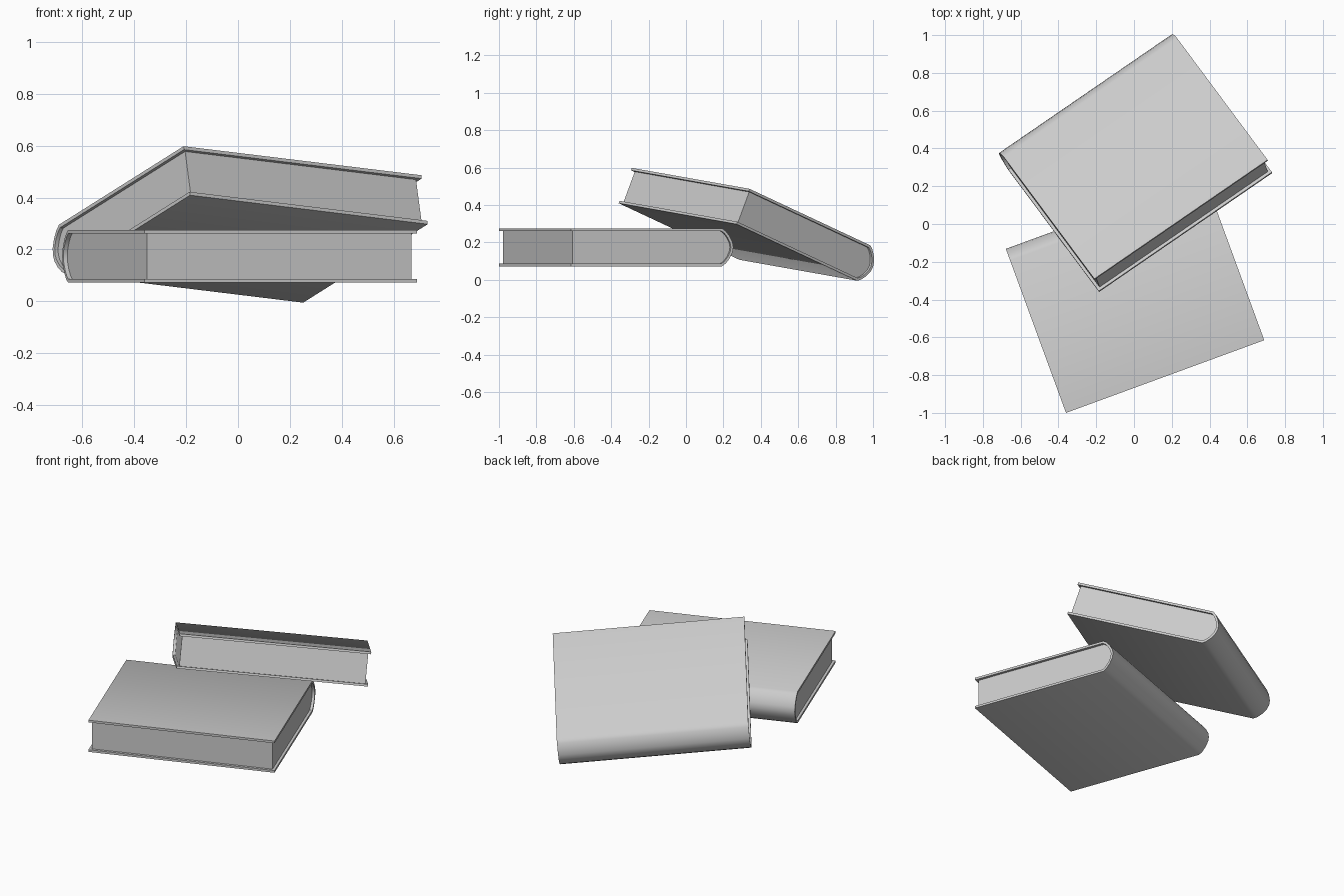
import bpy
import bmesh
from mathutils import Vector, Matrix

if "Cube" in bpy.data.objects:
    bpy.data.objects.remove(bpy.data.objects["Cube"])

LENGTH, THICK, BOARD, INSET = 1.118, 0.203, 0.014, 0.016
FLAT, DEPTH = 0.86, 0.925      # where the boards end, tip of the rounded spine


def outline(gap, start):
    """Open U profile in (depth, height): bottom board, spine, top board."""
    h = THICK / 2 - gap
    tip, flat = DEPTH - gap, FLAT - gap * 0.3
    steps = [(0.0, 1.0), (0.32, 0.86), (0.66, 0.6), (0.92, 0.28), (1.0, 0.0)]
    upper = [(flat + (tip - flat) * a, h * b) for a, b in steps]
    lower = [(y, -z) for y, z in upper[:-1]]
    return [(start, -h)] + lower + upper[::-1] + [(start, h)]


def extrude_profile(name, profile, x0, x1, matrix):
    bm = bmesh.new()
    face = bm.faces.new([bm.verts.new((x0, y, z)) for y, z in profile])
    res = bmesh.ops.extrude_face_region(bm, geom=[face])
    verts = [g for g in res["geom"] if isinstance(g, bmesh.types.BMVert)]
    bmesh.ops.translate(bm, verts=verts, vec=(x1 - x0, 0, 0))
    bmesh.ops.recalc_face_normals(bm, faces=bm.faces)
    mesh = bpy.data.meshes.new(name)
    bm.to_mesh(mesh)
    bm.free()
    obj = bpy.data.objects.new(name, mesh)
    bpy.context.collection.objects.link(obj)
    obj.matrix_world = matrix
    bpy.ops.object.select_all(action='DESELECT')
    obj.select_set(True)
    bpy.context.view_layer.objects.active = obj
    bpy.ops.object.shade_smooth_by_angle(angle=0.6)
    return obj


def book(name, corner, along, across):
    """corner = top fore-edge corner, along = spine direction, across = towards the spine."""
    u = Vector(along).normalized()
    v = Vector(across)
    v = (v - u * v.dot(u)).normalized()
    n = u.cross(v)
    origin = Vector(corner) - n * THICK / 2
    matrix = Matrix((u, v, n)).transposed().to_4x4()
    matrix.translation = origin
    # wrapped cover: boards and spine as one bent sheet
    cover = outline(0, 0) + outline(BOARD, 0)[::-1]
    extrude_profile(name + "_cover", cover, 0, LENGTH, matrix)
    # page block set back from the cover edges
    extrude_profile(name + "_pages", outline(BOARD - 0.001, INSET), INSET, LENGTH - INSET, matrix)


# book lying flat
book("lower_book", (-0.36, -1.0, 0.275), (1.05, 0.385, 0), (-0.344, 0.939, 0))
# book leaning on top of it
book("leaning_book", (-0.21, -0.29, 0.598), (0.82, 0.563, -0.1), (-0.555, 0.753, -0.352))
